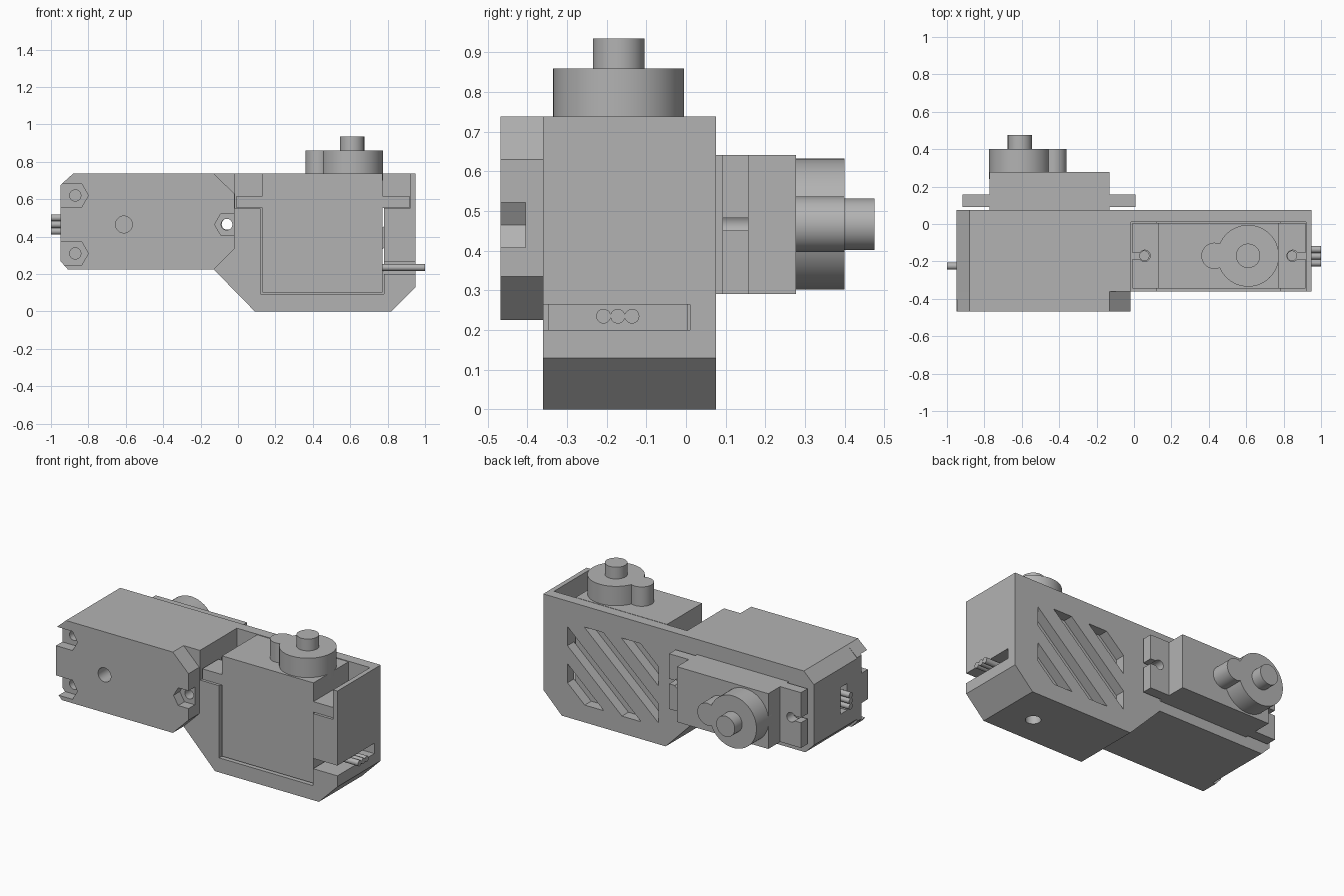
import bpy, bmesh, math
from mathutils import Matrix, Vector

if "Cube" in bpy.data.objects:
    bpy.data.objects.remove(bpy.data.objects["Cube"], do_unlink=True)

grey = bpy.data.materials.new("plain grey")
grey.use_nodes = True
grey.diffuse_color = (0.45, 0.45, 0.45, 1)
grey.node_tree.nodes["Principled BSDF"].inputs["Base Color"].default_value = (0.45, 0.45, 0.45, 1)


def finish(name, bm):
    bmesh.ops.recalc_face_normals(bm, faces=bm.faces)
    mesh = bpy.data.meshes.new(name)
    bm.to_mesh(mesh)
    bm.free()
    mesh.materials.append(grey)
    ob = bpy.data.objects.new(name, mesh)
    bpy.context.collection.objects.link(ob)
    return ob


def box(name, x, y, z):
    bm = bmesh.new()
    bmesh.ops.create_cube(bm, size=1)
    for v in bm.verts:
        v.co = Vector([(r[0] + r[1]) / 2 + c * (r[1] - r[0]) for r, c in zip((x, y, z), v.co)])
    return finish(name, bm)


def prism(name, profile, y0, y1):
    """Extrude an (x, z) outline along y."""
    bm = bmesh.new()
    face = bm.faces.new([bm.verts.new((x, y0, z)) for x, z in profile])
    new = bmesh.ops.extrude_face_region(bm, geom=[face])["geom"]
    bmesh.ops.translate(bm, vec=(0, y1 - y0, 0), verts=[e for e in new if isinstance(e, bmesh.types.BMVert)])
    return finish(name, bm)


def cylinder(name, centre, radius, length, axis="Z", sides=48):
    bm = bmesh.new()
    turn = {"Z": Matrix(), "X": Matrix.Rotation(math.pi / 2, 4, "Y"),
            "Y": Matrix.Rotation(math.pi / 2, 4, "X")}[axis]
    bmesh.ops.create_cone(bm, cap_ends=True, segments=sides, radius1=radius, radius2=radius,
                          depth=length, matrix=Matrix.Translation(centre) @ turn)
    return finish(name, bm)


def boolean(target, tool, operation="DIFFERENCE"):
    mod = target.modifiers.new("cut", "BOOLEAN")
    mod.object, mod.operation, mod.solver = tool, operation, "EXACT"
    bpy.context.view_layer.objects.active = target
    bpy.ops.object.modifier_apply(modifier=mod.name)
    bpy.data.objects.remove(tool, do_unlink=True)


# Housing: chamfered outline with a deep half on the left side
housing = prism("housing", [(0.09, 0), (0.82, 0), (0.95, 0.13), (0.95, 0.738), (-0.88, 0.738),
                            (-0.95, 0.67), (-0.95, 0.285), (-0.89, 0.225), (-0.13, 0.225)], -0.36, 0.075)

# Open pocket for the upright motor, its ears and its cable
for x, z in [((-0.015, 0.92), (0.55, 0.8)), ((0.12, 0.78), (0.092, 0.6)), ((0.7, 1.0), (0.2, 0.265))]:
    boolean(housing, box("cutter", x, (-0.4, 0.01), z))
boolean(housing, box("cutter", (-1, -0.8), (-0.26, -0.195), (0.38, 0.55)))

# Screw holes: bottom access, ledges under the ears, and one right through
boolean(housing, cylinder("cutter", (0.61, -0.17, 0.04), 0.045, 0.2))
for x in (0.055, 0.845):
    boolean(housing, cylinder("cutter", (x, -0.17, 0.5), 0.025, 0.2))
boolean(housing, cylinder("cutter", (-0.06, -0.15, 0.465), 0.03, 0.6, "Y"))

# Diagonal vents in the back wall, clipped to a rectangle
for offset in (-0.27, -0.095, 0.095, 0.27):
    slot = box("cutter", (-0.6, 0.6), (0.003, 0.1), (offset - 0.045, offset + 0.045))
    slot.data.transform(Matrix.Translation((0.46, 0, 0.355)) @ Matrix.Rotation(math.radians(-42), 4, "Y"))
    boolean(slot, box("cutter", (0.14, 0.78), (-0.1, 0.2), (0.11, 0.605)), "INTERSECT")
    boolean(housing, slot)

# Front cover with nut pockets open to its ends
cover = prism("front_cover", [(-0.88, 0.738), (-0.13, 0.738), (-0.02, 0.63), (-0.02, 0.335),
                              (-0.13, 0.225), (-0.91, 0.225), (-0.95, 0.27), (-0.95, 0.675)], -0.468, -0.36)
for x, z, r, edge in [(-0.06, 0.465, 0.065, 0.05), (-0.87, 0.62, 0.07, -1), (-0.87, 0.31, 0.07, -1)]:
    h = r * math.cos(math.pi / 6)
    corner = [(x + r * math.cos(a * math.pi / 3), z + r * math.sin(a * math.pi / 3)) for a in range(6)]
    boolean(cover, prism("cutter", corner, -0.5, -0.405))
    boolean(cover, box("cutter", sorted((x, edge)), (-0.5, -0.405), (z - h, z + h)))
    boolean(cover, cylinder("cutter", (x, -0.41, z), 0.03, 0.2, "Y"))
boolean(cover, cylinder("cutter", (-0.61, -0.41, 0.465), 0.045, 0.2, "Y"))


# Geared motor, modelled upright
def motor(prefix, place):
    parts = [box(prefix + "_case", (0.13, 0.772), (-0.346, 0.005), (0.1, 0.737))]
    for side, x, hole, slot in [("inner", (-0.008, 0.2), 0.057, (-0.1, 0.057)),
                                ("outer", (0.7, 0.918), 0.848, (0.848, 1))]:
        ear = box(prefix + "_" + side + "_ear", x, (-0.346, 0.005), (0.552, 0.618))
        boolean(ear, cylinder("cutter", (hole, -0.17, 0.58), 0.03, 0.2))
        boolean(ear, box("cutter", slot, (-0.186, -0.154), (0.5, 0.7)))
        parts.append(ear)
    tower = cylinder(prefix + "_gear_tower", (0.61, -0.17, 0.78), 0.165, 0.16, sides=64)
    boolean(tower, cylinder("cutter", (0.43, -0.17, 0.78), 0.07, 0.16), "UNION")
    parts += [tower, cylinder(prefix + "_shaft", (0.61, -0.17, 0.875), 0.065, 0.12)]
    for i, y in enumerate((-0.208, -0.172, -0.136)):
        parts.append(cylinder(f"{prefix}_wire_{i + 1}", (0.875, y, 0.235), 0.0185, 0.25, "X", 20))
    for part in parts:
        part.data.transform(place)


motor("upright_motor", Matrix())
# Same motor laid on its back, shaft pointing to the rear
motor("rear_motor", Matrix(((-1, 0, 0, 0), (0, 0, 1, -0.46), (0, 1, 0, 0.637), (0, 0, 0, 1))))

bpy.ops.object.select_all(action="DESELECT")
for ob in bpy.data.objects:
    if ob.type == "MESH" and ob.data.materials and ob.data.materials[0] == grey:
        ob.select_set(True)
        bpy.context.view_layer.objects.active = ob
bpy.ops.object.shade_smooth_by_angle(angle=math.radians(30))
